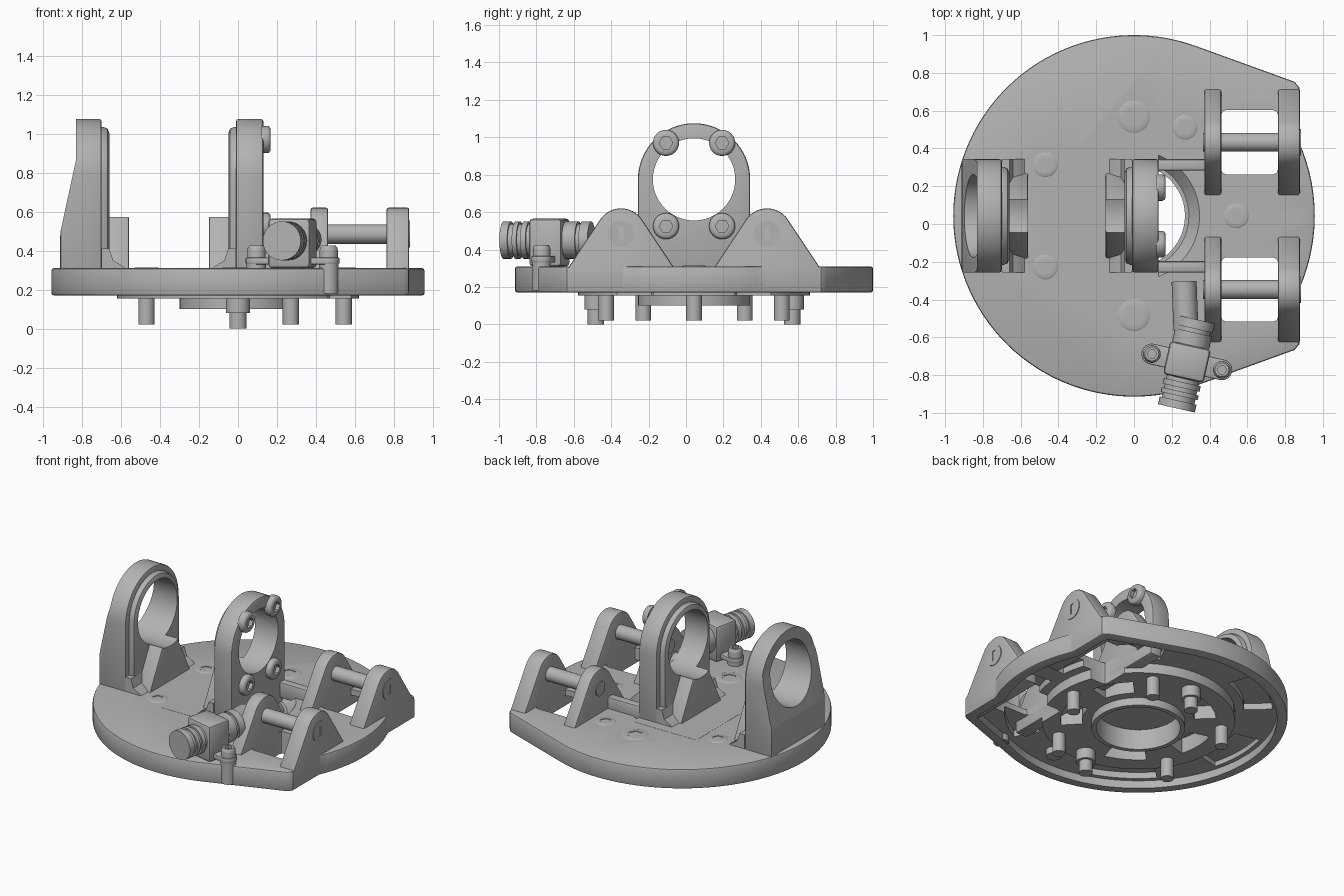
import bpy, bmesh, math
from mathutils import Vector, Matrix

if "Cube" in bpy.data.objects:
    bpy.data.objects.remove(bpy.data.objects["Cube"])

CY = 0.043                      # centre line of the plate in y
TOP = 0.31                      # upper face of the plate
R = 0.957                       # plate radius

grey = bpy.data.materials.new("machined_grey")
grey.use_nodes = True
colour = (0.45, 0.45, 0.45, 1)
grey.diffuse_color = colour
grey.node_tree.nodes["Principled BSDF"].inputs["Base Color"].default_value = colour


def finish(name, bm):
    bmesh.ops.recalc_face_normals(bm, faces=bm.faces)
    mesh = bpy.data.meshes.new(name)
    bm.to_mesh(mesh)
    bm.free()
    mesh.materials.append(grey)
    obj = bpy.data.objects.new(name, mesh)
    bpy.context.collection.objects.link(obj)
    return obj


def activate(obj):
    bpy.ops.object.select_all(action='DESELECT')
    obj.select_set(True)
    bpy.context.view_layer.objects.active = obj


def apply(obj, mod):
    activate(obj)
    bpy.ops.object.modifier_apply(modifier=mod.name)


def stack(rings):
    """Join rings of equal length into a closed solid."""
    bm = bmesh.new()
    rows = [[bm.verts.new(p) for p in ring] for ring in rings]
    bm.faces.new(rows[0])
    bm.faces.new(rows[-1])
    for a, b in zip(rows, rows[1:]):
        for i in range(len(a)):
            j = (i + 1) % len(a)
            bm.faces.new((a[i], a[j], b[j], b[i]))
    return bm


def prism(name, pts, axis, lo, hi, bevel=0):
    """Extrude a 2D profile along x (y, z), y (x, z) or z (x, y)."""
    place = {'x': lambda p, h: (h, p[0], p[1]),
             'y': lambda p, h: (p[0], h, p[1]),
             'z': lambda p, h: (p[0], p[1], h)}[axis]
    obj = finish(name, stack([[place(p, h) for p in pts] for h in (lo, hi)]))
    if bevel:
        mod = obj.modifiers.new("bevel", 'BEVEL')
        mod.width, mod.segments, mod.angle_limit = bevel, 2, math.radians(40)
        apply(obj, mod)
    return obj


def cyl(name, a, b, r, r2=None, n=32):
    """Cylinder or cone from point a to point b."""
    a, b = Vector(a), Vector(b)
    bm = bmesh.new()
    bmesh.ops.create_cone(bm, cap_ends=True, segments=n, radius1=r,
                          radius2=r if r2 is None else r2, depth=(b - a).length)
    turn = (b - a).to_track_quat('Z', 'Y').to_matrix().to_4x4()
    bm.transform(Matrix.Translation((a + b) / 2) @ turn)
    return finish(name, bm)


def box(name, x0, x1, y0, y1, z0, z1, bevel=0):
    return prism(name, [(x0, y0), (x1, y0), (x1, y1), (x0, y1)], 'z', z0, z1, bevel)


def cut(cutter, *targets):
    """Subtract a solid, moving to the next solver if one leaves the part unchanged."""
    for t in targets:
        before = len(t.data.vertices)
        for solver in ('EXACT', 'MANIFOLD', 'FLOAT'):
            mod = t.modifiers.new("cut", 'BOOLEAN')
            mod.operation, mod.solver, mod.object = 'DIFFERENCE', solver, cutter
            apply(t, mod)
            if len(t.data.vertices) != before:
                break
    bpy.data.objects.remove(cutter)


def arc(cx, cy, r, a0, a1, n):
    angles = [math.radians(a0 + (a1 - a0) * i / n) for i in range(n + 1)]
    return [(cx + r * math.cos(a), cy + r * math.sin(a)) for a in angles]


def bolt(name, base, direction, r, h):
    """Domed cap head with a hexagon socket."""
    def ring(radius, z, hexagon=False):
        pts = []
        for i in range(24):
            a = i * math.pi / 12
            k = radius / math.cos(a % (math.pi / 3) - math.pi / 6) if hexagon else radius
            pts.append((k * math.cos(a), k * math.sin(a), z))
        return pts
    bm = stack([ring(r, 0), ring(r, h * 0.65), ring(r * 0.94, h * 0.85), ring(r * 0.78, h),
                ring(r * 0.45, h, True), ring(r * 0.45, h * 0.45, True)])
    turn = Vector(direction).to_track_quat('Z', 'Y').to_matrix().to_4x4()
    bm.transform(Matrix.Translation(base) @ turn)
    finish(name, bm)


# Base plate with a counterbore at every bolt
outline = arc(0, CY, R, 70, 290, 72)
outline += [(0.85, CY - 0.71), (0.875, CY - 0.68)]
outline += arc(0, CY, R, -23.8, 23.8, 14)
outline += [(0.875, CY + 0.68), (0.85, CY + 0.71)]
plate = prism("base_plate", outline, 'z', 0.17, TOP, 0.012)


def polar(r, a):
    return r * math.cos(math.radians(a)), CY + r * math.sin(math.radians(a))


for a in (0, 60, 150, 210, 300):
    x, y = polar(0.542, a)
    if a != 300:
        cut(cyl("seat", (x, y, TOP - 0.025), (x, y, 0.4), 0.09), plate)
        bolt("plate_bolt", (x, y, TOP - 0.04), (0, 0, 1), 0.075, 0.044)
    cyl("lower_pin", (x, y, 0.02), (x, y, 0.26), 0.042)
for a in (90, 270):
    x, y = polar(0.525, a)
    cut(cyl("seat", (x, y, TOP - 0.025), (x, y, 0.4), 0.118), plate)
    bolt("large_bolt", (x, y, TOP - 0.04), (0, 0, 1), 0.097, 0.044)
    cyl("large_pin_collar", (x, y, 0.08), (x, y, 0.26), 0.062)
    cyl("large_pin_tip", (x, y, 0), (x, y, 0.1), 0.044)
cut(cyl("hole", (0.83, CY, 0.05), (0.83, CY, 0.5), 0.028), plate)

# Hollow underside with a pocketed disc and a hub
cut(prism("recess", [(x * 0.93, CY + (y - CY) * 0.93) for x, y in outline], 'z', 0.1, 0.225), plate)
web = cyl("under_disc", (0, CY, 0.155), (0, CY, 0.245), 0.62, n=64)
hub = cyl("hub_ring", (0, CY, 0.1), (0, CY, 0.245), 0.3, n=48)


def sector(r0, r1, a0, a1):
    return arc(0, CY, r0, a0, a1, 10) + arc(0, CY, r1, a1, a0, 10)


for mid in (30, 120, 180, 240, 330):
    cut(prism("pocket", sector(0.36, 0.5, mid - 16, mid + 16), 'z', 0.09, 0.265), plate, web)
for a0, a1 in ((5, 62), (-62, -5), (108, 138), (165, 195), (222, 252)):
    cut(prism("pocket", sector(0.68, 0.86, a0, a1), 'z', 0.09, 0.27), plate)

# Bore and hinge windows
cut(cyl("bore", (0, CY, 0.05), (0, CY, 0.5), 0.27, n=48), plate, web, hub)
cut(cyl("bore_flare", (0, CY, 0.21), (0, CY, 0.33), 0.26, 0.365, n=48), plate)
for s in (-1, 1):
    y = CY + s * 0.39
    cut(box("window", 0.462, 0.762, y - 0.17, y + 0.17, 0.05, 0.5, 0.025), plate, web)

# Floor under the middle bracket, closing part of the bore
box("bracket_floor", -0.37, 0.13, CY - 0.37, CY + 0.37, 0.25, TOP + 0.001)

# Arched bearing brackets
BZ = 0.775


def arch(r, bottom=0.26):
    return [(CY + r, bottom)] + arc(CY, BZ, r, 0, 180, 32) + [(CY - r, bottom)]


def bracket(name, lo, hi, inner, d):
    body = prism(name, arch(0.3), 'x', lo, hi, 0.012)
    rim = prism(name + "_rim", arch(0.26), 'x', *sorted((inner - d * 0.04, inner + d * 0.04)), 0.032)
    wedge = [(CY - 0.24, 0.28), (CY + 0.24, 0.28), (CY + 0.085, 0.58), (CY - 0.085, 0.58)]
    gusset = prism(name + "_gusset", wedge, 'x', *sorted((inner - d * 0.01, inner + d * 0.14)), 0.01)
    foot = [(inner, 0.29), (inner + d * 0.14, 0.29), (inner + d * 0.11, 0.32),
            (inner + d * 0.06, 0.35), (inner + d * 0.04, 0.41), (inner, 0.41)]
    prism(name + "_foot", foot, 'y', CY - 0.3, CY + 0.3)
    cut(cyl("bearing_bore", (-1.5, CY, BZ), (1.5, CY, BZ), 0.22, n=48), body, rim, gusset)
    return body


side = bracket("side_bracket", -0.912, -0.70, -0.70, 1)
slope = [(-0.93, 0.25), (-0.91, 0.5), (-0.83, 0.87), (-0.83, 1.2), (-1.2, 1.2), (-1.2, 0.25)]
cut(prism("slope", slope, 'y', -1, 1), side)
bracket("middle_bracket", -0.01, 0.13, -0.01, -1)
for s in (-1, 1):
    for z in (0.525, 0.97):
        y = CY + s * 0.15
        bolt("bearing_bolt", (0.12, y, z), (1, 0, 0), 0.07, 0.048)
        cut(cyl("screw_hole", (-1.1, y, z), (-0.72, y, z), 0.028, n=20), side)

# Hinge lugs, cross pins and low walls joining the lugs to the middle bracket
for s in (-1, 1):
    y = CY + s * 0.39
    lug = [(y + 0.285, 0.19), (y + 0.285, 0.3)] + arc(y, 0.485, 0.135, 35, 145, 16)
    lug += [(y - 0.285, 0.3), (y - 0.285, 0.19)]
    for x0, x1 in ((0.372, 0.462), (0.762, 0.878)):
        prism("hinge_lug", lug, 'x', x0, x1, 0.01)
    cyl("hinge_pin", (0.365, y, 0.485), (0.874, y, 0.485), 0.05)
    cap = cyl("pin_cap", (0.87, y, 0.485), (0.883, y, 0.485), 0.07)
    cut(box("slot", 0.878, 0.9, y - 0.012, y + 0.012, 0.45, 0.52), cap)
    yw = CY + s * 0.27
    box("joining_wall", 0.12, 0.38, yw - 0.03, yw + 0.03, 0.28, 0.39, 0.01)

# Cable connector clamped near the front edge
axis = Vector((-0.22, -0.975, 0)).normalized()
across = Vector((0.975, -0.22, 0)).normalized()
centre = Vector((0.28, -0.73, 0.45))


def along(t, w=0.0):
    return centre + axis * t + across * w


cyl("connector_core", along(-0.2), along(0.24), 0.088)
for t0, t1 in ((0.11, 0.14), (0.16, 0.185), (0.21, 0.252), (-0.16, -0.09), (-0.23, -0.18)):
    cyl("connector_ring", along(t0), along(t1), 0.1)
cyl("connector_nose", (0.265, -0.305, 0.43), (0.275, -0.56, 0.44), 0.066)
corners = [along(t, w).xy for t, w in ((-0.09, -0.11), (-0.09, 0.11), (0.09, 0.11), (0.09, -0.11))]
prism("connector_block", corners, 'z', TOP, 0.565, 0.02)
strap = [along(t, w).xy for t, w in
         arc(0, 0.19, 0.055, 0, 180, 12) + arc(0, -0.19, 0.055, 180, 360, 12)]
strap = [along(v, u).xy for u, v in
         arc(0.19, 0, 0.055, -90, 90, 12) + arc(-0.19, 0, 0.055, 90, 270, 12)]
prism("clamp_strap", strap, 'z', 0.33, 0.365, 0.006)
for w in (-0.19, 0.19):
    p = along(0, w)
    cyl("clamp_post", (p.x, p.y, 0.18), (p.x, p.y, 0.34), 0.05)
    bolt("clamp_bolt", (p.x, p.y, 0.355), (0, 0, 1), 0.047, 0.07)

# Smooth round surfaces, keep machined edges crisp
for obj in bpy.context.collection.objects:
    if obj.type == 'MESH' and grey.name in obj.data.materials:
        activate(obj)
        bpy.ops.object.shade_smooth_by_angle(angle=math.radians(35))
